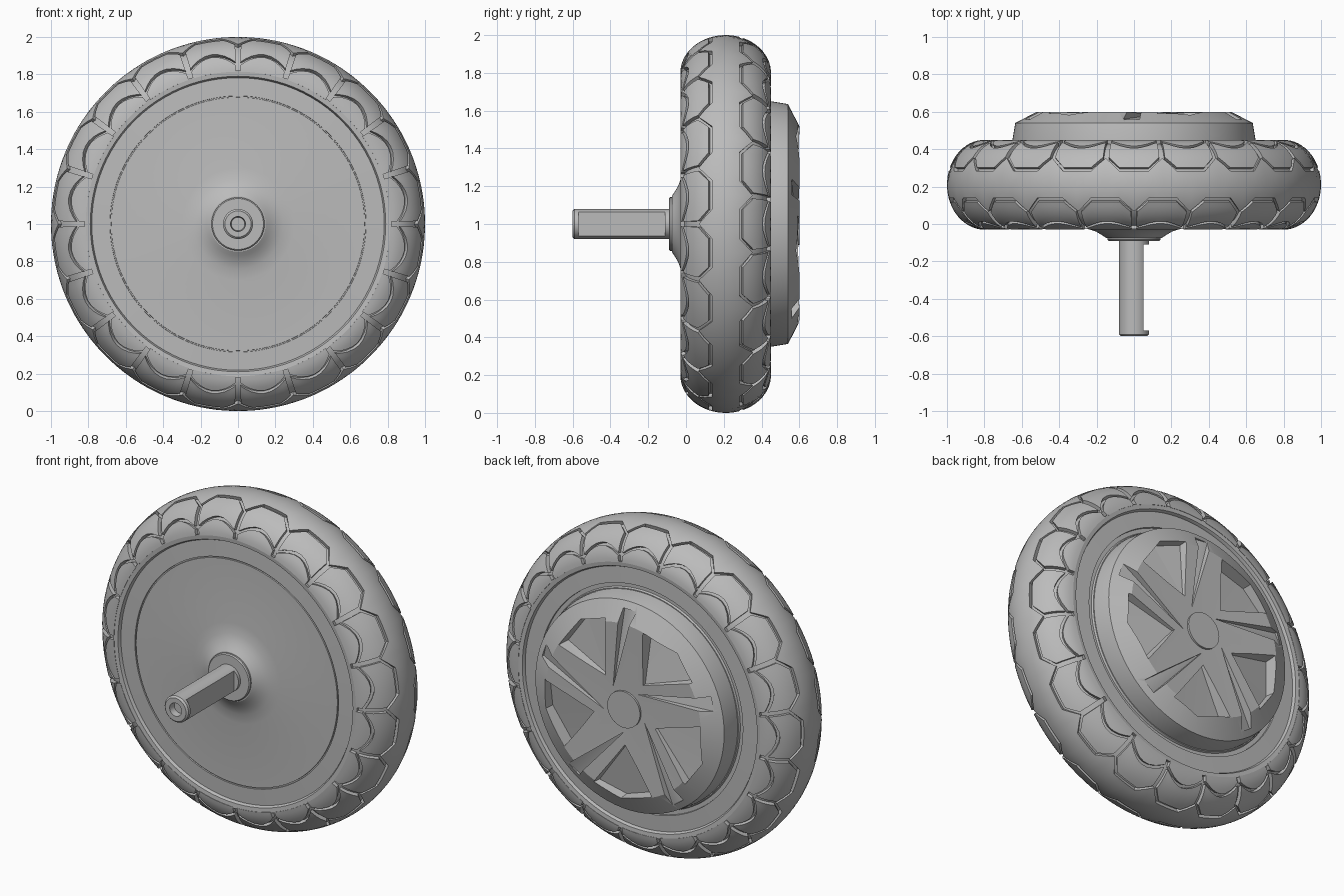
import bpy, bmesh
from math import sin, cos, pi, radians
from mathutils import Vector, Matrix

if "Cube" in bpy.data.objects:
    bpy.data.objects.remove(bpy.data.objects["Cube"])

grey = bpy.data.materials.new("mid_grey")
grey.use_nodes = True
grey.diffuse_color = (0.5, 0.5, 0.5, 1)
grey.node_tree.nodes["Principled BSDF"].inputs["Base Color"].default_value = (0.5, 0.5, 0.5, 1)

COUNT = 20               # tread blocks around each side
PITCH = 2 * pi / COUNT
MID_Y, CORE_R = 0.21, 0.8
HALF_W, HEIGHT, DEPTH = 0.24, 0.2, 0.022


def finish(bm, name, smooth=True, recalc=True):
    if recalc:
        bmesh.ops.recalc_face_normals(bm, faces=bm.faces)
    mesh = bpy.data.meshes.new(name)
    bm.to_mesh(mesh)
    bm.free()
    mesh.materials.append(grey)
    ob = bpy.data.objects.new(name, mesh)
    bpy.context.collection.objects.link(ob)
    if smooth:
        shade(ob)
    return ob


def shade(ob):
    bpy.ops.object.select_all(action='DESELECT')
    ob.select_set(True)
    bpy.context.view_layer.objects.active = ob
    bpy.ops.object.shade_smooth_by_angle(angle=radians(28))


def lathe(name, profile, steps=96, closed=False, smooth=True):
    """Spin a (radius, y) profile about the axle."""
    bm = bmesh.new()
    verts = [bm.verts.new((r, y, 1)) for r, y in profile]
    pairs = list(zip(verts, verts[1:])) + ([(verts[-1], verts[0])] if closed else [])
    edges = [bm.edges.new(p) for p in pairs]
    bmesh.ops.spin(bm, geom=verts + edges, cent=(0, 0, 1), axis=(0, 1, 0),
                   angle=2 * pi, steps=steps, use_duplicate=False)
    bmesh.ops.remove_doubles(bm, verts=bm.verts, dist=0.0001)
    return finish(bm, name, smooth)


def cut(ob, cutter):
    mod = ob.modifiers.new("cut", 'BOOLEAN')
    mod.operation, mod.solver, mod.object = 'DIFFERENCE', 'EXACT', cutter
    bpy.ops.object.select_all(action='DESELECT')
    ob.select_set(True)
    bpy.context.view_layer.objects.active = ob
    bpy.ops.object.modifier_apply(modifier=mod.name)
    bpy.data.objects.remove(cutter)
    shade(ob)


def section(phi, inset=0.0):
    """Point (radius, y) on the rounded tyre section; phi is 0 at the crown."""
    return (CORE_R + (HEIGHT - inset) * cos(phi), MID_Y + (HALF_W - inset) * sin(phi))


def patch(bm, thetas, low, high, rows, wrap=False):
    """Raised block lying on the tyre between the edge curves low and high."""
    def grid(inset):
        out = []
        for th in thetas:
            col = []
            for j in range(rows + 1):
                f = j / rows
                r, y = section(low(th) * (1 - f) + high(th) * f, inset)
                col.append(bm.verts.new((r * sin(th), y, 1 + r * cos(th))))
            out.append(col)
        return out
    top, base = grid(0), grid(DEPTH + 0.004)
    n = len(thetas)
    for i in range(n if wrap else n - 1):
        k = (i + 1) % n
        for j in range(rows):
            bm.faces.new((top[i][j], top[k][j], top[k][j + 1], top[i][j + 1]))
            bm.faces.new((base[i][j], base[i][j + 1], base[k][j + 1], base[k][j]))
        for j in (0, rows):
            bm.faces.new((top[i][j], top[k][j], base[k][j], base[i][j]))
    if not wrap:
        for i in (0, n - 1):
            for j in range(rows):
                bm.faces.new((top[i][j], top[i][j + 1], base[i][j + 1], base[i][j]))


def zigzag(th, shift):
    t = (th / PITCH - shift) % 1
    return radians(39 - 19 * min(1, min(t, 1 - t) / 0.25))


def arch(th, shift):
    t = (th / PITCH - shift) % 1
    return radians(76 - 19 * sin(pi * t))


# Tyre carcass under the tread, with its sidewall lips
arc = [section(radians(a), DEPTH) for a in range(-85, 86, 5)]
front_lip = [(0.78, -0.005), (0.79, -0.025), (0.82, -0.028)]
back_lip = [(r, 2 * MID_Y - y) for r, y in reversed(front_lip)]
lathe("tyre_carcass", front_lip + arc + back_lip, closed=True)

# Smooth centre band with zigzag edges
bm = bmesh.new()
ring = [i * PITCH / 8 for i in range(COUNT * 8)]
gap = radians(2.5)
patch(bm, ring, lambda t: gap - zigzag(t, 0), lambda t: zigzag(t, 0.5) - gap, 8, True)
finish(bm, "tread_centre_band")

# Shoulder and sidewall blocks; the back row is turned by half a block
for side, sign, shift in (("front", -1, 0), ("back", 1, 0.5)):
    shoulder, wall = bmesh.new(), bmesh.new()
    for k in range(COUNT):
        ts = [(k + shift + f) * PITCH for f in (.05, .15, .25, .38, .5, .62, .75, .85, .95)]
        patch(shoulder, ts, lambda t: sign * (zigzag(t, shift) + gap),
              lambda t: sign * (arch(t, shift) - gap), 5)
        patch(wall, ts, lambda t: sign * (arch(t, shift) + gap),
              lambda t: sign * radians(86), 4)
    finish(shoulder, side + "_shoulder_blocks")
    finish(wall, side + "_sidewall_blocks")

# Front disc with a fine seam, swelling into the hub cone
lathe("front_disc", [(0.8, 0.0), (0.79, -0.008), (0.685, -0.012), (0.684, -0.004),
                     (0.678, -0.004), (0.677, -0.012), (0.3, -0.02), (0.24, -0.028),
                     (0.2, -0.042), (0.17, -0.06), (0.148, -0.075), (0, -0.075)])
lathe("hub_flange", [(0, -0.06), (0.142, -0.06), (0.142, -0.084), (0.136, -0.09), (0, -0.09)], 64)

# Axle with a blind centre hole and one long flat
axle = lathe("axle", [(0, -0.05), (0.08, -0.05), (0.08, -0.59), (0.07, -0.6), (0.04, -0.6),
                      (0.036, -0.56), (0, -0.56)], 48)
bm = bmesh.new()
bmesh.ops.create_cube(bm, size=1, matrix=Matrix.Translation((0.15, -0.34, 1))
                      @ Matrix.Diagonal((0.2, 0.46, 0.4, 1)))
cut(axle, finish(bm, "axle_cutter", False))

# Back disc and the bevelled motor cover
lathe("back_disc", [(0.8, 0.42), (0.79, 0.428), (0.685, 0.432), (0.684, 0.42),
                    (0.66, 0.42), (0.655, 0.432), (0, 0.432)])
cover = lathe("motor_cover", [(0, 0.4), (0.65, 0.4), (0.65, 0.45), (0.635, 0.54),
                              (0.52, 0.6), (0.12, 0.588), (0, 0.588)], 80)


def pocket(bm, outline, floors, taper, turn):
    """Add a cutter with a sloping floor, given in the plane seen from the back."""
    mid = sum((Vector(p) for p in outline), Vector((0, 0))) / len(outline)
    rot = Matrix.Rotation(turn, 2)
    top, low = [], []
    for p, y in zip(outline, floors):
        for verts, q, h in ((top, mid + (Vector(p) - mid) * (2 - taper), 0.66),
                            (low, mid + (Vector(p) - mid) * taper, y)):
            q = rot @ q
            verts.append(bm.verts.new((-q.x, h, 1 + q.y)))
    n = len(top)
    for i in range(n):
        k = (i + 1) % n
        bm.faces.new((top[i], top[k], low[k]))
        bm.faces.new((top[i], low[k], low[i]))
    bm.faces.new(top)
    for i in range(1, n - 1):
        bm.faces.new((low[0], low[i], low[i + 1]))


# Five pinwheel pockets, each with a narrow groove along the spoke beside it
bm = bmesh.new()
for k in range(5):
    turn = k * 2 * pi / 5
    pocket(bm, [(.12, .17), (.13, .5), (.35, .43), (.46, .28)], [.575, .525, .525, .55], 0.94, turn)
    pocket(bm, [(-.08, .11), (-.03, .6), (.06, .6)], [.58, .545, .56], 0.97, turn)
cut(cover, finish(bm, "pocket_cutter", False))

# Round cap in the middle of the cover
lathe("centre_cap", [(0, 0.57), (0.11, 0.57), (0.11, 0.6), (0, 0.6)], 40)
